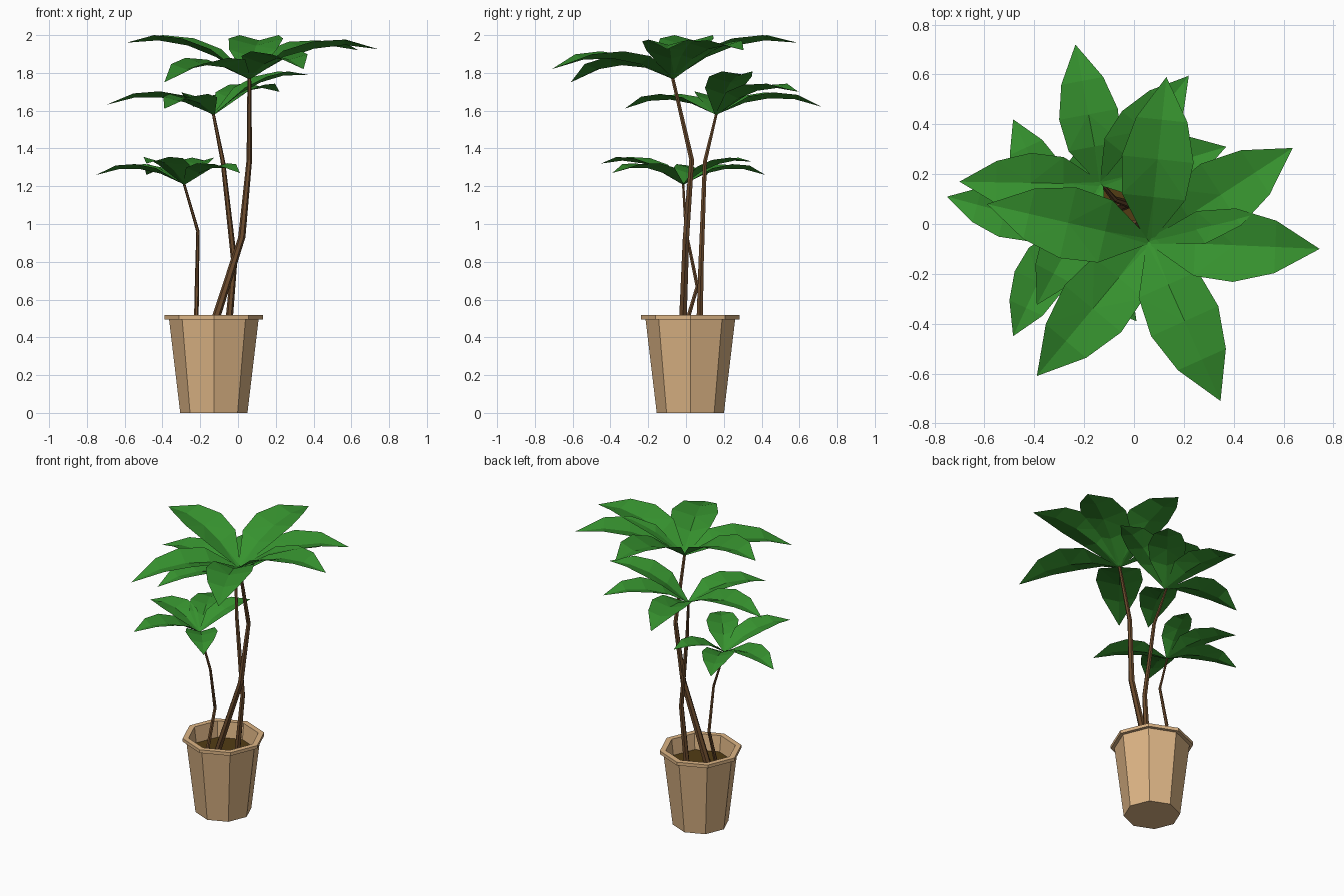
import bpy, bmesh, math
from mathutils import Vector

if "Cube" in bpy.data.objects:
    bpy.data.objects.remove(bpy.data.objects["Cube"])


def material(name, rgb):
    m = bpy.data.materials.new(name)
    m.diffuse_color = (*rgb, 1)
    m.use_nodes = True
    m.node_tree.nodes["Principled BSDF"].inputs["Base Color"].default_value = m.diffuse_color
    return m


CLAY = material("clay", (0.72, 0.46, 0.235))
SOIL = material("soil", (0.085, 0.045, 0.007))
BARK = material("bark", (0.15, 0.07, 0.026))
LEAF = material("leaf_green", (0.037, 0.29, 0.028))


def finish(name, bm, mat, recalc=True):
    if recalc:
        bmesh.ops.recalc_face_normals(bm, faces=bm.faces)
    me = bpy.data.meshes.new(name)
    bm.to_mesh(me)
    bm.free()
    me.materials.append(mat)
    ob = bpy.data.objects.new(name, me)
    bpy.context.collection.objects.link(ob)
    return ob


def ring(bm, c, r, n):
    return [bm.verts.new((c[0] + r * math.cos(2 * math.pi * i / n),
                          c[1] + r * math.sin(2 * math.pi * i / n), c[2])) for i in range(n)]


def loft(name, sections, n, mat):
    """Stack of horizontal rings (centre, radius), closed at both ends."""
    bm = bmesh.new()
    rings = [ring(bm, c, r, n) for c, r in sections]
    for a, b in zip(rings, rings[1:]):
        for i in range(n):
            j = (i + 1) % n
            bm.faces.new((a[i], a[j], b[j], b[i]))
    bm.faces.new(rings[0][::-1])
    bm.faces.new(rings[-1])
    return finish(name, bm, mat)


# Octagonal pot: tapered wall, projecting rim, hollow inside
PX, PY = -0.128, 0.023
profile = [(0.178, 0), (0.237, 0.495), (0.26, 0.495), (0.26, 0.517), (0.222, 0.517), (0.205, 0.38)]
loft("pot", [((PX, PY, z), r) for r, z in profile], 8, CLAY)
loft("soil", [((PX, PY, 0.385), 0.204), ((PX, PY, 0.41), 0.208)], 8, SOIL)

# Three plants: stem path, base and top radius, leaf tips
plants = {
    "tall": ([(-0.15, -0.02, 0.40), (0.02, 0.0, 0.93), (0.06, 0.03, 1.34), (0.06, -0.07, 1.77)],
             0.024, 0.010,
             [(0.745, -0.10, 1.925), (0.637, 0.305, 1.92), (0.13, 0.59, 1.96),
              (-0.59, 0.08, 1.96), (-0.39, -0.61, 1.75), (0.347, -0.71, 1.82)]),
    "middle": ([(-0.055, 0.07, 0.40), (-0.02, 0.08, 0.80), (-0.08, 0.10, 1.33), (-0.13, 0.16, 1.58)],
               0.020, 0.008,
               [(-0.235, 0.72, 1.62), (-0.70, 0.17, 1.63), (-0.39, -0.325, 1.61),
                (0.22, 0.595, 1.70), (0.37, 0.31, 1.79)]),
    "short": ([(-0.222, -0.02, 0.40), (-0.218, 0.06, 0.67), (-0.212, 0.0, 0.96), (-0.285, -0.015, 1.21)],
              0.013, 0.007,
              [(-0.75, 0.11, 1.26), (-0.485, 0.42, 1.26), (-0.485, -0.45, 1.32),
               (0.01, -0.39, 1.27), (-0.15, 0.35, 1.33)]),
}


def add_leaf(bm, base, tip):
    """Arched leaf, folded upward along a sunken midrib."""
    d = tip - base
    length = d.length
    side = Vector((-d.y, d.x, 0)).normalized()
    rows = []
    # position along leaf, half width, edge height, midrib drop (per length)
    for t, w, h, drop in ((0, 0.015, 0, 0), (0.27, 0.185, 0.15, 0.06),
                          (0.5, 0.21, 0.17, 0.055), (0.74, 0.15, 0.13, 0.04)):
        edge = base + d * t + Vector((0, 0, h * length))
        edge.z = min(edge.z, 2.0)
        mid = edge - Vector((0, 0, drop * length))
        rows.append([bm.verts.new(edge - side * w * length), bm.verts.new(mid),
                     bm.verts.new(edge + side * w * length)])
    end = bm.verts.new(tip)
    for a, b in zip(rows, rows[1:]):
        for i in range(2):
            bm.faces.new((a[i], b[i], b[i + 1], a[i + 1]))
    for i in range(2):
        bm.faces.new((rows[-1][i], end, rows[-1][i + 1]))


for name, (path, r0, r1, tips) in plants.items():
    k = len(path) - 1
    loft(name + "_stem", [(p, r0 + (r1 - r0) * i / k) for i, p in enumerate(path)], 6, BARK)
    bm = bmesh.new()
    for tip in tips:
        add_leaf(bm, Vector(path[-1]), Vector(tip))
    bmesh.ops.triangulate(bm, faces=bm.faces)
    # keep all leaf tops facing up
    bm.normal_update()
    for f in bm.faces:
        if f.normal.z < 0:
            f.normal_flip()
    finish(name + "_leaves", bm, LEAF, recalc=False)
